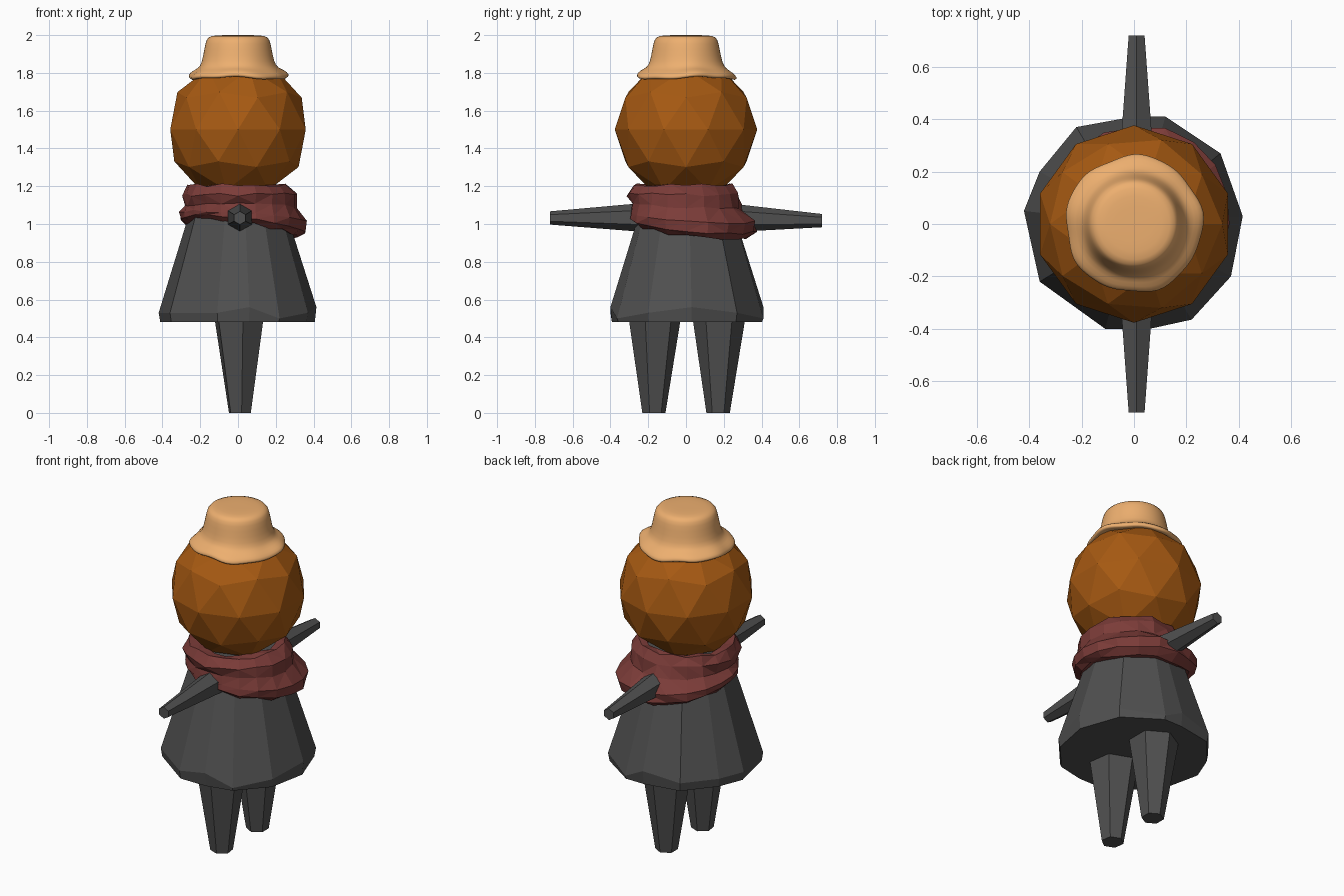
import bpy, bmesh, random
from math import sin, cos, pi, radians
from mathutils import Vector

if "Cube" in bpy.data.objects:
    bpy.data.objects.remove(bpy.data.objects["Cube"])

random.seed(4)


def material(name, rgb):
    m = bpy.data.materials.new(name)
    m.diffuse_color = (*rgb, 1)
    m.use_nodes = True
    m.node_tree.nodes["Principled BSDF"].inputs["Base Color"].default_value = m.diffuse_color
    return m


CLOTH = material("dark_cloth", (0.08, 0.08, 0.08))
ORANGE = material("orange_brown", (0.38, 0.1, 0.006))
RED = material("dull_red", (0.2, 0.045, 0.04))
STRAW = material("straw", (0.85, 0.43, 0.16))


def loft(name, rings, mat, caps=True, closed=False, triangulate=False):
    """Skin a list of equal-length point rings; closed joins last to first."""
    bm = bmesh.new()
    vs = [[bm.verts.new(p) for p in ring] for ring in rings]
    n = len(vs[0])
    for i in range(len(vs) if closed else len(vs) - 1):
        a, b = vs[i], vs[(i + 1) % len(vs)]
        for j in range(n):
            k = (j + 1) % n
            bm.faces.new((a[j], a[k], b[k], b[j]))
    if caps and not closed:
        bm.faces.new(vs[0][::-1])
        bm.faces.new(vs[-1])
    if triangulate:
        bmesh.ops.triangulate(bm, faces=bm.faces[:])
    bmesh.ops.recalc_face_normals(bm, faces=bm.faces[:])
    me = bpy.data.meshes.new(name)
    bm.to_mesh(me)
    bm.free()
    me.materials.append(mat)
    ob = bpy.data.objects.new(name, me)
    bpy.context.collection.objects.link(ob)
    return ob


def taper(name, start, end, r0, r1, sides=6, turn=0.0):
    """Faceted tapered limb between two points."""
    start, end = Vector(start), Vector(end)
    axis = (end - start).normalized()
    # ends are cut square to the main axis of the limb
    if abs(axis.z) > 0.5:
        u, v = Vector((1, 0, 0)), Vector((0, 1, 0))
    else:
        u, v = Vector((1, 0, 0)), Vector((0, 0, 1))
    angles = [2 * pi * i / sides + turn for i in range(sides)]
    rings = [[c + u * r * cos(a) + v * r * sin(a) for a in angles]
             for c, r in ((start, r0), (end, r1))]
    return loft(name, rings, CLOTH)


# Head
bpy.ops.mesh.primitive_ico_sphere_add(subdivisions=2, radius=0.377, location=(0, 0, 1.5))
head = bpy.context.object
head.name = "head"
head.data.materials.append(ORANGE)

# Coat: irregular twelve-sided flare
outline = [(0.415, 0.03), (0.37, -0.2), (0.22, -0.365), (0.06, -0.40), (-0.11, -0.40),
           (-0.36, -0.22), (-0.42, 0.05), (-0.36, 0.2), (-0.22, 0.37), (0.0, 0.41),
           (0.12, 0.41), (0.33, 0.27)]
hem = [0.05 + 0.03 * (i % 3 == 0) - 0.03 * (i % 4 == 2) for i in range(12)]
coat_rings = [
    [(x * 0.98, y * 0.98, 0.48) for x, y in outline],
    [(x, y, 0.48 + h) for (x, y), h in zip(outline, hem)],
    [(x * 0.53, y * 0.53, 1.17) for x, y in outline],
]
loft("coat", coat_rings, CLOTH)

# Legs and arms
for side, s in (("left", -1), ("right", 1)):
    taper(side + "_leg", (0.005, 0.005 + s * 0.17, 0.55), (0.01, s * 0.17, 0),
          0.147, 0.062, 6, pi / 6 if s > 0 else pi / 6 + 0.15)
    taper(side + "_arm", (0.01, s * 0.15, 1.035), (0.01, s * 0.72, 1.025 - s * 0.007),
          0.083, 0.035, 6, pi / 6)

# Scarf: lumpy folded ring that sags toward +x +y
sections = []
count = 20
for i in range(count):
    a = 2 * pi * i / count
    d = 0.5 + 0.5 * cos(a - radians(50))      # sag amount
    f = 0.5 + 0.5 * cos(a + radians(85))      # fuller fold at the front
    w = lambda s=0.009: random.uniform(-s, s)
    profile = [(0.19, 1.12), (0.215, 1.20),
               (0.25 + 0.025 * f, 1.207),
               (0.265 + 0.02 * d + 0.045 * f, 1.155),
               (0.26 + 0.045 * d + 0.02 * f, 1.105 - 0.02 * d),
               (0.29 + 0.09 * d, 1.07 - 0.06 * d),
               (0.285 + 0.095 * d, 1.045 - 0.095 * d),
               (0.26 + 0.07 * d, 1.025 - 0.11 * d),
               (0.20 + 0.04 * d, 1.04 - 0.10 * d)]
    ring = []
    for r, z in profile:
        r += w()
        ring.append((r * cos(a), r * sin(a), min(z + w(), 1.215)))
    sections.append(ring)
loft("scarf", sections, RED, closed=True, triangulate=True)

# Hat: smooth crown with a wavy drooping brim (radius, height, waviness)
hat_profile = [(0.12, 1.80, 0), (0.19, 1.79, 0.2), (0.23, 1.775, 0.8), (0.258, 1.768, 1),
               (0.268, 1.785, 1), (0.245, 1.808, 0.8), (0.21, 1.825, 0.3), (0.192, 1.855, 0.1),
               (0.178, 1.93, 0), (0.168, 1.98, 0), (0.145, 1.998, 0), (0.07, 2.0, 0),
               (0.015, 2.0, 0)]
hat_rings = []
for r, z, k in hat_profile:
    ring = []
    for i in range(36):
        a = 2 * pi * i / 36
        rr = r + k * (0.006 * sin(5 * a + 1) + 0.004 * sin(9 * a))
        zz = z + k * (0.007 * sin(3 * a + 0.5) + 0.004 * sin(7 * a))
        ring.append((rr * cos(a), rr * sin(a), zz))
    hat_rings.append(ring)
hat = loft("hat", hat_rings, STRAW)
sub = hat.modifiers.new("smooth", "SUBSURF")
sub.levels = sub.render_levels = 1
for p in hat.data.polygons:
    p.use_smooth = True
